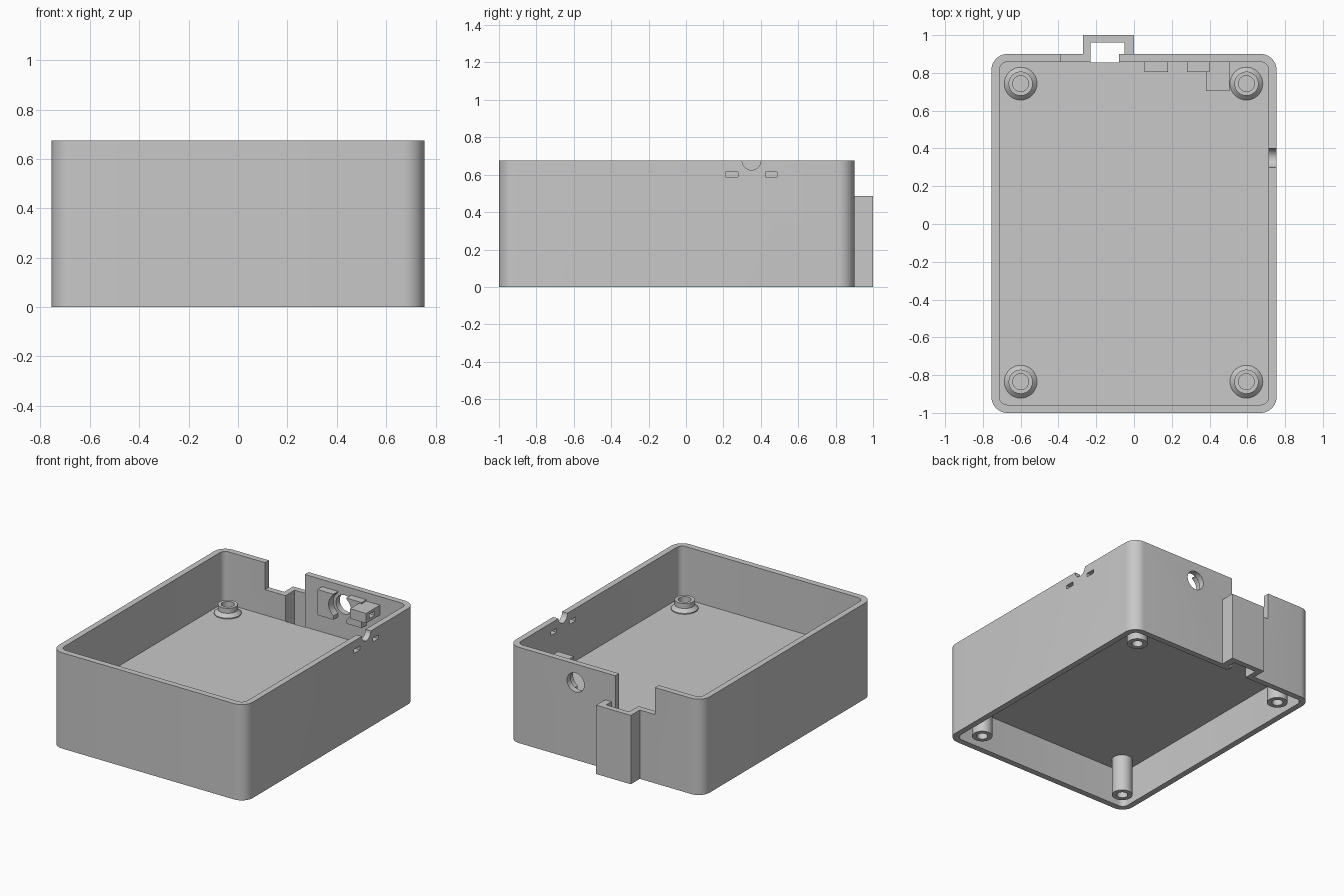
import bpy, bmesh, math
from mathutils import Matrix

default = bpy.data.objects.get("Cube")
if default:
    bpy.data.objects.remove(default, do_unlink=True)

grey = bpy.data.materials.new("light_grey_plastic")
grey.use_nodes = True
grey.diffuse_color = (0.58, 0.58, 0.58, 1)
grey.node_tree.nodes["Principled BSDF"].inputs["Base Color"].default_value = (0.58, 0.58, 0.58, 1)


def finish(name, bm):
    bmesh.ops.recalc_face_normals(bm, faces=bm.faces)
    mesh = bpy.data.meshes.new(name)
    bm.to_mesh(mesh)
    bm.free()
    mesh.materials.append(grey)
    obj = bpy.data.objects.new(name, mesh)
    bpy.context.collection.objects.link(obj)
    return obj


def box(name, x, y, z, radius=0):
    """Box from ranges, with optional rounded vertical edges."""
    bm = bmesh.new()
    bmesh.ops.create_cube(bm, size=1)
    for v in bm.verts:
        v.co = [r[0] + (c + 0.5) * (r[1] - r[0]) for r, c in zip((x, y, z), v.co)]
    if radius:
        edges = [e for e in bm.edges if abs(e.verts[0].co.z - e.verts[1].co.z) > 1e-4]
        bmesh.ops.bevel(bm, geom=edges, offset=radius, segments=10, profile=0.5, affect='EDGES')
    return finish(name, bm)


def cylinder(name, centre, radius, depth, axis):
    bm = bmesh.new()
    bmesh.ops.create_cone(bm, cap_ends=True, segments=40, radius1=radius, radius2=radius, depth=depth)
    turn = Matrix.Rotation(math.pi / 2, 4, 'Y' if axis == 'X' else 'X')
    bmesh.ops.transform(bm, matrix=Matrix.Translation(centre) @ turn, verts=bm.verts)
    return finish(name, bm)


def lathe(name, profile, centre, steps=36):
    bm = bmesh.new()
    verts = [bm.verts.new((r, 0, z)) for r, z in profile]
    edges = [bm.edges.new(pair) for pair in zip(verts, verts[1:])]
    bmesh.ops.spin(bm, geom=verts + edges, cent=(0, 0, 0), axis=(0, 0, 1),
                   angle=2 * math.pi, steps=steps)
    bmesh.ops.remove_doubles(bm, verts=bm.verts, dist=1e-4)
    obj = finish(name, bm)
    obj.location = centre
    return obj


def combine(target, tools, operation='DIFFERENCE'):
    """Apply a boolean with each tool, then discard the tools."""
    for tool in tools:
        tool.hide_render = True
        mod = target.modifiers.new("boolean", 'BOOLEAN')
        mod.operation, mod.object, mod.solver = operation, tool, 'EXACT'
        bpy.context.view_layer.objects.active = target
        bpy.ops.object.modifier_apply(modifier=mod.name)
        bpy.data.objects.remove(tool, do_unlink=True)


def smooth(obj):
    bpy.ops.object.select_all(action='DESELECT')
    obj.select_set(True)
    bpy.context.view_layer.objects.active = obj
    bpy.ops.object.shade_smooth_by_angle(angle=math.radians(30))


# Case: rounded shell with a floor partway up, open above and below
HEIGHT, FLOOR_TOP, FLOOR_BASE = 0.675, 0.305, 0.265
inner_x, inner_y = (-0.713, 0.713), (-0.957, 0.858)
case = box("case_shell", (-0.755, 0.755), (-1, 0.9), (0, HEIGHT), 0.085)
channel = box("channel", (-0.27, 0), (0.88, 1), (0, 0.485))
combine(case, [channel], 'UNION')

HOLE = (0.23, 0.88, 0.545)
combine(case, [
    box("upper_pocket", inner_x, inner_y, (FLOOR_TOP, 1), 0.043),
    box("lower_pocket", inner_x, inner_y, (-0.2, FLOOR_BASE), 0.043),
    # Cable channel behind the back wall, and the wide notch above it
    box("rim_notch", (-0.39, -0.08), (0.84, 1.2), (0.485, 1)),
    box("wall_slot", (-0.23, -0.08), (0.855, 0.93), (-0.1, 0.6)),
    box("channel_slot", (-0.23, -0.05), (0.9, 0.96), (-0.1, 0.6)),
    # Round window in the back wall
    cylinder("back_hole", HOLE, 0.067, 0.2, 'Y'),
    # Cable notch and tie slots in the side wall
    cylinder("side_notch", (0.735, 0.35, HEIGHT), 0.05, 0.2, 'X'),
    box("tie_slot_a", (0.65, 0.85), (0.212, 0.278), (0.588, 0.615)),
    box("tie_slot_b", (0.65, 0.85), (0.424, 0.486), (0.588, 0.615)),
])
smooth(case)

# Retaining blocks either side of the round window, hollowed by a disc
for name, x in (("inner_clip_block", (0.055, 0.18)), ("outer_clip_block", (0.28, 0.4))):
    block = box(name, x, (0.805, 0.87), (0.445, 0.625))
    combine(block, [cylinder("disc_recess", (HOLE[0], 0.83, HOLE[2]), 0.088, 0.3, 'Y')])
    smooth(block)

# Cable tie anchor with a through slot
anchor = box("tie_anchor", (0.38, 0.505), (0.705, 0.87), (0.545, 0.615))
combine(anchor, [box("anchor_slot", (0.3, 0.6), (0.745, 0.8), (0.565, 0.595))])

# Screw posts: flared above the floor, blind holes at both ends
post_profile = [(0, 0.1), (0.036, 0.1), (0.036, 0), (0.067, 0), (0.067, 0.285),
                (0.087, 0.285), (0.087, 0.312), (0.064, 0.335), (0.064, 0.37),
                (0.042, 0.37), (0.042, 0.31), (0, 0.31)]
for side, x in (("right", -0.6), ("left", 0.595)):
    for end, y in (("front", -0.835), ("back", 0.743)):
        smooth(lathe(f"{end}_{side}_post", post_profile, (x, y, 0)))
